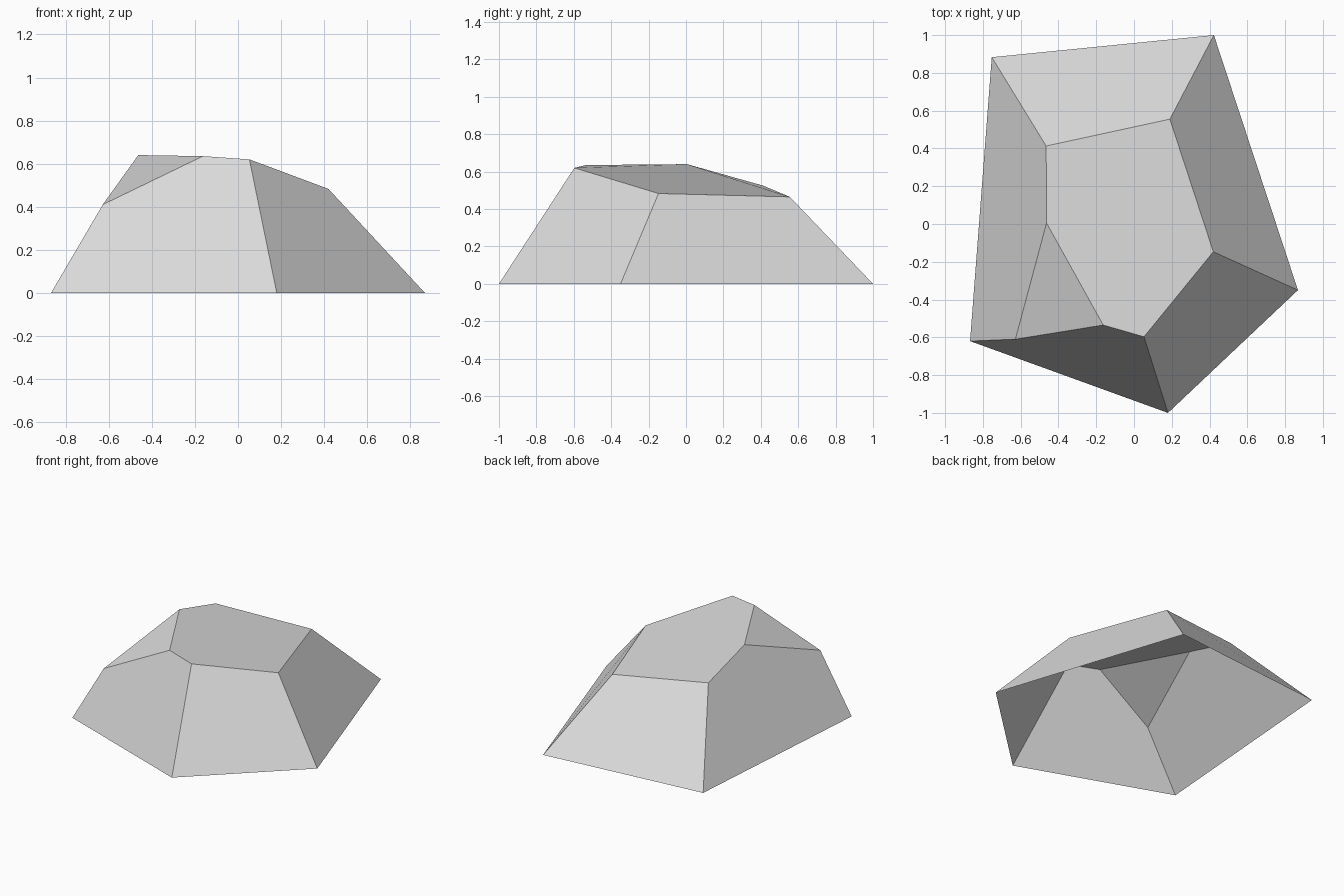
import bpy
import bmesh

cube = bpy.data.objects.get("Cube")
if cube:
    bpy.data.objects.remove(cube, do_unlink=True)

# Plain stone colour
stone = bpy.data.materials.new("pale_grey_stone")
stone.use_nodes = True
colour = (0.7, 0.7, 0.7, 1)
stone.diffuse_color = colour
stone.node_tree.nodes["Principled BSDF"].inputs["Base Color"].default_value = colour

# Ground outline and crown corners of the faceted rock
points = {
    "base_left": (0.868, -0.35, 0), "base_front": (0.18, -1, 0),
    "base_right": (-0.868, -0.62, 0), "base_back_right": (-0.753, 0.883, 0),
    "base_back_left": (0.423, 1, 0),
    "top_left": (0.42, -0.147, 0.483), "top_front": (0.053, -0.597, 0.62),
    "top_notch": (-0.163, -0.535, 0.635), "top_right": (-0.463, 0.005, 0.64),
    "top_back_right": (-0.465, 0.413, 0.525), "top_back_left": (0.19, 0.555, 0.465),
    "chip": (-0.628, -0.61, 0.41),
}

# Facets, wound outwards; the first corner sets a convex split; the underside is open
facets = [
    "top_notch chip base_right base_front top_front",
    "base_left top_left top_front base_front",
    "base_back_left top_back_left top_left base_left",
    "base_back_right top_back_right top_back_left base_back_left",
    "chip top_right top_back_right base_back_right base_right",
    "chip top_notch top_right",
    "top_left top_back_left top_back_right top_right top_notch top_front",
]

bm = bmesh.new()
verts = {name: bm.verts.new(co) for name, co in points.items()}
for facet in facets:
    bm.faces.new([verts[name] for name in facet.split()])

mesh = bpy.data.meshes.new("rock")
bm.to_mesh(mesh)
bm.free()
mesh.materials.append(stone)
rock = bpy.data.objects.new("rock", mesh)
bpy.context.collection.objects.link(rock)
